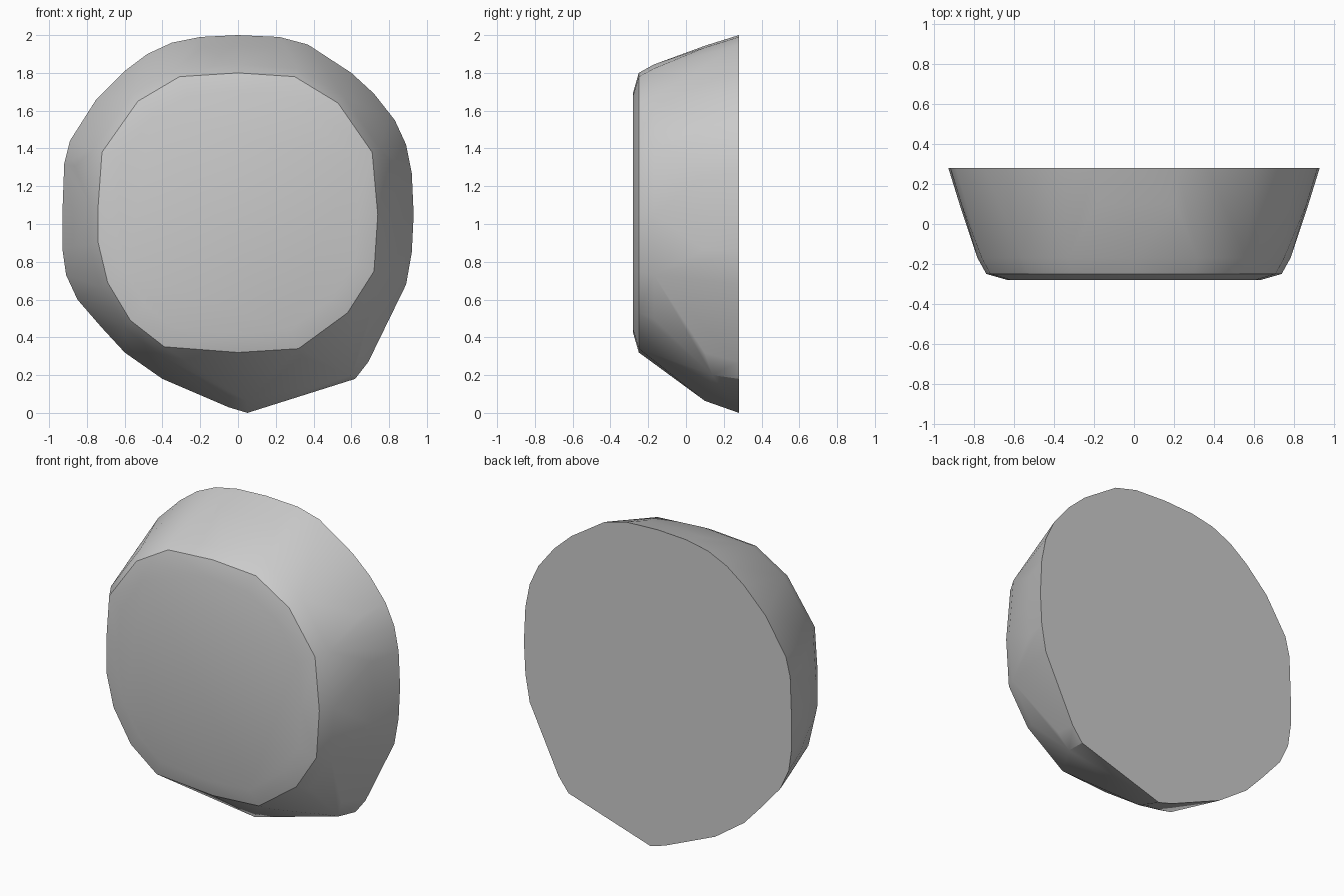
import bpy
import bmesh
from math import radians
from mathutils import Vector

default_cube = bpy.data.objects.get("Cube")
if default_cube:
    bpy.data.objects.remove(default_cube, do_unlink=True)

CENTRE = Vector((0, 0, 1.06))


def ring(outline, depth, scale=1.0):
    """Place an outline of (x, z) points at a depth, scaled about the centre."""
    points = []
    for x, z in outline:
        p = CENTRE + (Vector((x, 0, z)) - CENTRE) * scale
        points.append(Vector((p.x, depth, p.z)))
    return points


def make_material(name, colour):
    mat = bpy.data.materials.new(name)
    mat.use_nodes = True
    mat.diffuse_color = colour
    mat.node_tree.nodes["Principled BSDF"].inputs["Base Color"].default_value = colour
    return mat


# Wide flat back outline, with a chipped lower corner
back_outline = [
    (0, 2), (.22, 1.99), (.37, 1.95), (.6, 1.8), (.72, 1.69), (.83, 1.55),
    (.89, 1.42), (.92, 1.27), (.93, 1.05), (.92, .85), (.89, .68), (.69, .27),
    (.62, .18), (.05, 0), (-.05, .03), (-.4, .18), (-.6, .32), (-.72, .45),
    (-.85, .6), (-.91, .73), (-.93, .87), (-.93, 1.05), (-.92, 1.32),
    (-.89, 1.44), (-.75, 1.66), (-.6, 1.81), (-.48, 1.9), (-.35, 1.96), (-.2, 1.99),
]

# Smaller rounded front outline
front_outline = [
    (0, 1.8), (.3, 1.78), (.53, 1.64), (.71, 1.38), (.74, 1.05), (.72, .75),
    (.58, .53), (.32, .34), (0, .32), (-.39, .35), (-.57, .49), (-.69, .69),
    (-.74, .9), (-.74, 1.1), (-.72, 1.38), (-.53, 1.65), (-.31, 1.78),
]

# Stack the rings from back to front and wrap them in one convex skin
points = ring(back_outline, .28)
points += ring(back_outline, .1, .94)
points += ring(front_outline, -.17, 1.06)
points += ring(front_outline, -.25)
points += ring(front_outline, -.28, .86)
points.append(Vector((.6, .14, .2)))

bm = bmesh.new()
for p in points:
    bm.verts.new(p)
hull = bmesh.ops.convex_hull(bm, input=bm.verts[:], use_existing_faces=False)
unused = {e for e in hull["geom_interior"] + hull["geom_unused"]
          if isinstance(e, bmesh.types.BMVert)}
bmesh.ops.delete(bm, geom=list(unused), context="VERTS")
bmesh.ops.dissolve_limit(bm, angle_limit=radians(1), verts=bm.verts[:], edges=bm.edges[:])
bmesh.ops.recalc_face_normals(bm, faces=bm.faces[:])

mesh = bpy.data.meshes.new("stone_block")
bm.to_mesh(mesh)
bm.free()
stone = bpy.data.objects.new("stone_block", mesh)
bpy.context.collection.objects.link(stone)
mesh.materials.append(make_material("plain grey", (.6, .6, .6, 1)))

# Soft sides with a crisp back rim and front lip
bpy.ops.object.select_all(action="DESELECT")
stone.select_set(True)
bpy.context.view_layer.objects.active = stone
bpy.ops.object.shade_smooth_by_angle(angle=radians(32))
